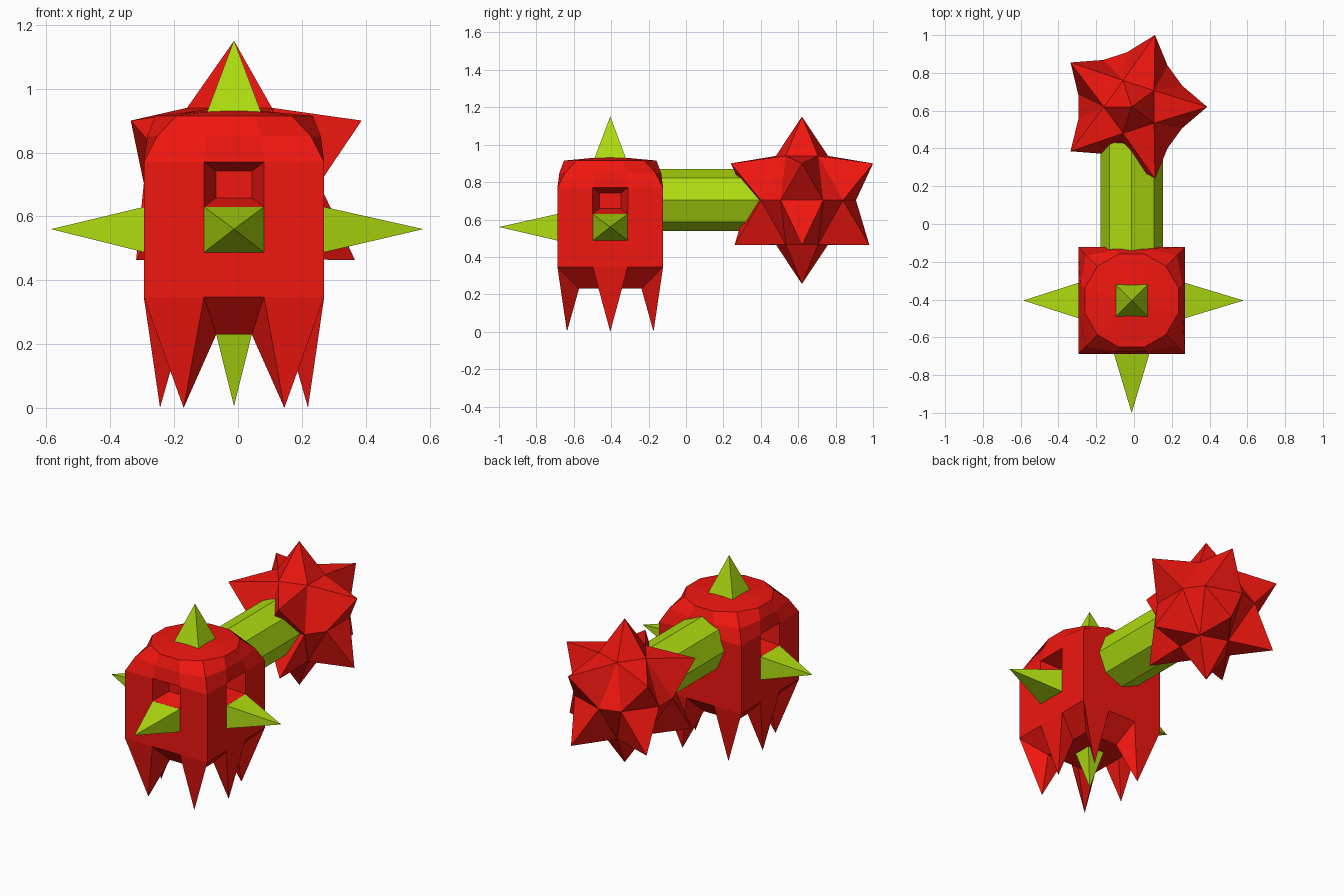
import bpy, bmesh
from math import sin, cos, radians
from mathutils import Vector, Matrix

if "Cube" in bpy.data.objects:
    bpy.data.objects.remove(bpy.data.objects["Cube"])

def material(name, rgb):
    m = bpy.data.materials.new(name)
    m.diffuse_color = (*rgb, 1)
    m.use_nodes = True
    m.node_tree.nodes["Principled BSDF"].inputs["Base Color"].default_value = m.diffuse_color
    return m

RED = material("red", (0.88, 0.008, 0.005))
GREEN = material("lime", (0.42, 0.71, 0.005))
CX, CY = -0.0125, -0.405      # body axis
HALF = 0.2825                 # body half width

def finish(bm, name, mat):
    bmesh.ops.recalc_face_normals(bm, faces=bm.faces)
    me = bpy.data.meshes.new(name)
    bm.to_mesh(me)
    bm.free()
    me.materials.append(mat)
    ob = bpy.data.objects.new(name, me)
    bpy.context.collection.objects.link(ob)
    return ob

def square(h, z):
    """Square ring of 12 points, each side cut in thirds, starting front left."""
    pts = []
    for s in range(4):
        for t in (-1, -1 / 3, 1 / 3):
            pts.append(Matrix.Rotation(radians(90 * s), 3, 'Z') @ Vector((t * h, -h, z)))
    return pts

def polygon(n, r, z, start):
    return [Vector((r * cos(radians(start + 360 / n * i)),
                    r * sin(radians(start + 360 / n * i)), z)) for i in range(n)]

def pyramid(name, base, tip, mat):
    bm = bmesh.new()
    b = [bm.verts.new(p) for p in base]
    t = bm.verts.new(tip)
    bm.faces.new(b)
    for i in range(len(b)):
        bm.faces.new((b[i], b[(i + 1) % len(b)], t))
    return finish(bm, name, mat)

# Body: stacked rings from the tapered underside to the domed top
dome = polygon(12, 0.256, 0.915, 225)
shoulder = square(HALF, 0.77)
middle = []
for a, b in zip(shoulder, dome):
    p = a.lerp(b, 0.45)
    middle.append(Vector((p.x * 1.02, p.y * 1.02, 0.85)))
rings = [square(0.167, 0.23), square(HALF, 0.347), square(HALF, 0.487),
         square(HALF, 0.63), shoulder, middle, dome]
bm = bmesh.new()
vr = [[bm.verts.new(p) for p in r] for r in rings]
walls = {}
for k in range(len(vr) - 1):
    for i in range(12):
        j = (i + 1) % 12
        walls[k, i] = bm.faces.new((vr[k][i], vr[k][j], vr[k + 1][j], vr[k + 1][i]))
bm.faces.new(vr[0][::-1])
peak = bm.verts.new((0, 0, 0.938))
for i in range(12):
    bm.faces.new((vr[-1][i], vr[-1][(i + 1) % 12], peak))

# Tapered recesses on the front, right and left
for i in (1, 4, 10):
    f = walls[3, i]
    f.normal_update()
    n, c = f.normal.copy(), f.calc_center_median()
    new = bmesh.ops.extrude_discrete_faces(bm, faces=[f])["faces"][0]
    for v in new.verts:
        v.co = c + (v.co - c) * 0.6 - n * 0.11

# Six pointed legs drawn down from the tapered underside
for i in (0, 2, 4, 6, 8, 10):
    tip = bmesh.ops.poke(bm, faces=[walls[0, i]])["verts"][0]
    tip.co.z = 0.0
bmesh.ops.translate(bm, verts=bm.verts, vec=(CX, CY, 0))
finish(bm, "body", RED)

# Lime spikes: top, bottom, front and both sides
def flat(h, z):
    return [Vector((CX + x * h, CY + y * h, z)) for x, y in ((-1, -1), (1, -1), (1, 1), (-1, 1))]

pyramid("top_spike", flat(0.085, 0.925), (CX, CY, 1.152), GREEN)
pyramid("bottom_spike", flat(0.056, 0.231), (CX, CY, 0.005), GREEN)
for name, ang, reach in (("front_spike", 0, 0.595), ("right_spike", 90, 0.593), ("left_spike", 270, 0.573)):
    R = Matrix.Translation((CX, CY, 0)) @ Matrix.Rotation(radians(ang), 4, 'Z')
    base = [R @ Vector((x * HALF / 3, -HALF + 0.002, z))
            for x, z in ((-1, 0.487), (1, 0.487), (1, 0.63), (-1, 0.63))]
    pyramid(name, base, R @ Vector((0, -reach, 0.56)), GREEN)

# Octagonal handle joining body and ball
bm = bmesh.new()
ends = [[bm.verts.new((CX + p.x, y, 0.705 + p.y)) for p in polygon(8, 0.166, 0, 0)]
        for y in (-0.2, 0.5)]
for i in range(8):
    j = (i + 1) % 8
    bm.faces.new((ends[0][i], ends[0][j], ends[1][j], ends[1][i]))
for e in ends:
    bm.faces.new(e)
finish(bm, "handle", GREEN)

# Spiked ball: pentagon caps, a ten-point equator and twelve spikes
bm = bmesh.new()
equator = []
for k in range(5):
    for d in (-23, 23):
        equator.append(bm.verts.new(polygon(1, 0.29, 0, 72 * k + d)[0]))

def spike(verts, tip):
    t = bm.verts.new(tip)
    for i in range(len(verts)):
        bm.faces.new((verts[i], verts[(i + 1) % len(verts)], t))

for side, r, z in ((1, 0.4, 0.197), (-1, 0.379, -0.24)):
    cap = [bm.verts.new(p) for p in polygon(5, 0.147, 0.237 * side, 36)]
    spike(cap, (0, 0, 0.447 * side))
    for k in range(5):
        a, b = equator[2 * k], equator[2 * k + 1]
        spike([a, b, cap[k], cap[k - 1]], polygon(1, r, z, 72 * k)[0])
        bm.faces.new((b, equator[(2 * k + 2) % 10], cap[k]))
bmesh.ops.translate(bm, verts=bm.verts, vec=(CX, 0.62, 0.703))
finish(bm, "spiked_ball", RED)
